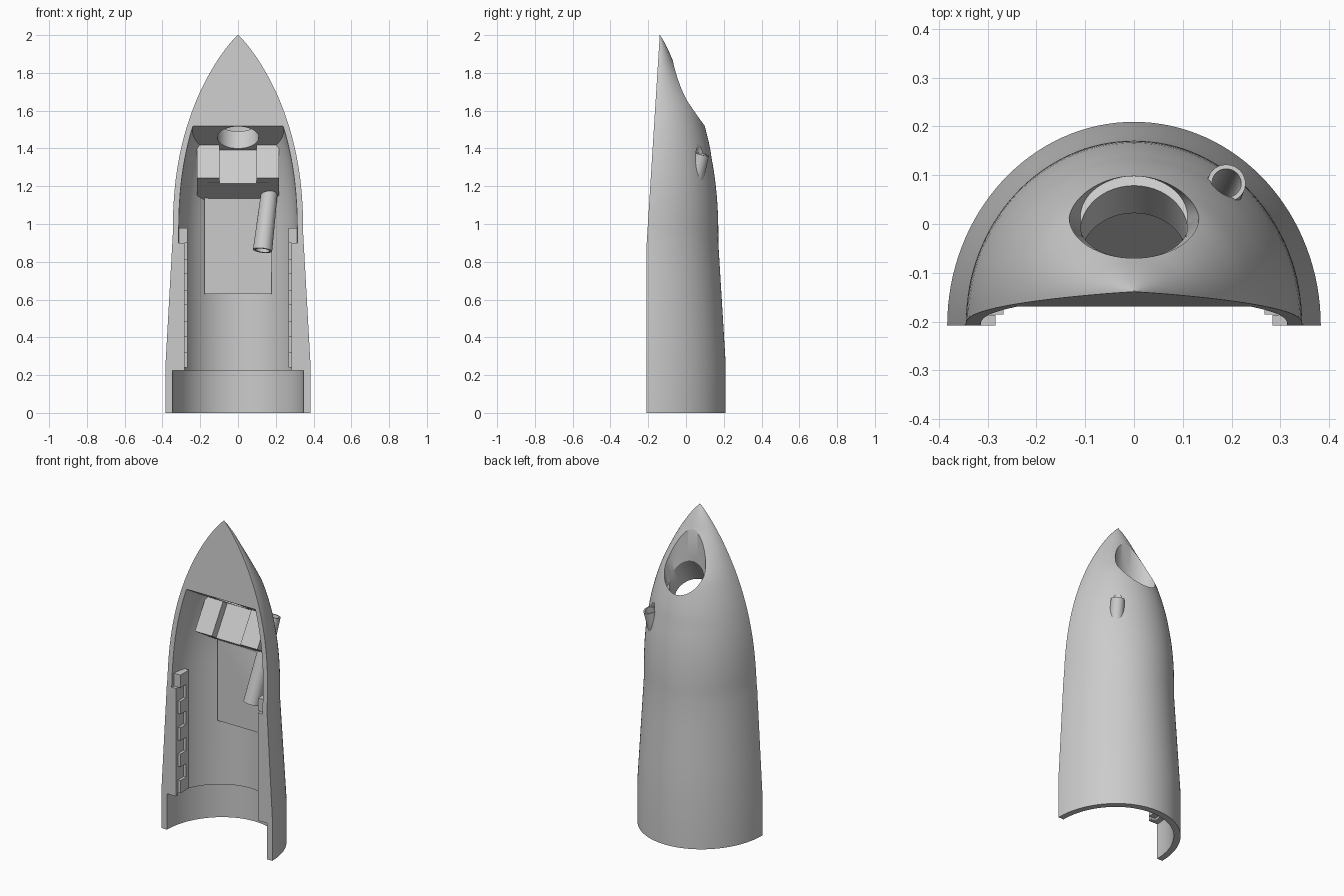
import bpy, bmesh, math
from mathutils import Vector, Matrix

cube = bpy.data.objects.get("Cube")
if cube:
    bpy.data.objects.remove(cube, do_unlink=True)

grey = bpy.data.materials.new("plain grey")
grey.use_nodes = True
grey.diffuse_color = (0.6, 0.6, 0.6, 1)
grey.node_tree.nodes["Principled BSDF"].inputs["Base Color"].default_value = (0.6, 0.6, 0.6, 1)

TILT = math.radians(32)          # lean of the bore, ceiling and bracket
AXIS = Vector((0, math.sin(TILT), math.cos(TILT)))


def finish(bm, name):
    bmesh.ops.recalc_face_normals(bm, faces=bm.faces)
    mesh = bpy.data.meshes.new(name)
    bm.to_mesh(mesh)
    bm.free()
    mesh.materials.append(grey)
    ob = bpy.data.objects.new(name, mesh)
    bpy.context.collection.objects.link(ob)
    return ob


def loft(bm, rings):
    rows = [[bm.verts.new(p) for p in ring] for ring in rings]
    n = len(rows[0])
    for a, b in zip(rows, rows[1:]):
        for i in range(n):
            j = (i + 1) % n
            bm.faces.new((a[i], a[j], b[j], b[i]))
    bm.faces.new(rows[0])
    bm.faces.new(rows[-1])


def box(bm, lo, hi):
    lo, hi = Vector(lo), Vector(hi)
    m = Matrix.Translation((lo + hi) / 2) @ Matrix.Diagonal((hi - lo).to_4d())
    m[3][3] = 1
    bmesh.ops.create_cube(bm, size=1, matrix=m)


def prism(name, profile, x0, x1):
    bm = bmesh.new()
    loft(bm, [[(x, y, z) for y, z in profile] for x in (x0, x1)])
    return finish(bm, name)


def boolean(target, cutter):
    mod = target.modifiers.new("cut", "BOOLEAN")
    mod.operation, mod.solver, mod.object = "DIFFERENCE", "EXACT", cutter
    bpy.context.view_layer.update()
    graph = bpy.context.evaluated_depsgraph_get()
    mesh = bpy.data.meshes.new_from_object(target.evaluated_get(graph))
    target.modifiers.clear()
    target.data = mesh
    bpy.data.objects.remove(cutter, do_unlink=True)


def smooth(ob, angle=30):
    bpy.ops.object.select_all(action="DESELECT")
    ob.select_set(True)
    bpy.context.view_layer.objects.active = ob
    bpy.ops.object.shade_smooth_by_angle(angle=math.radians(angle))


# Outline of the half shell by height
def front(z):
    return -0.208 + 0.069 * max(0, z - 0.9) / 1.1


def width(z):
    if z < 0.27:
        return 0.383
    if z < 0.95:
        return 0.383 - 0.038 * (z - 0.27) / 0.68
    return max(0.003, 0.345 * max(0, 1 - ((z - 0.95) / 1.05) ** 2.3) ** 0.88)


def ramp(z, a, b):
    return min(1, max(0, (z - a) / (b - a)))


def depth(z):
    ratio = 1.09 - 0.08 * ramp(z, 0.95, 1.35) - 0.03 * ramp(z, 1.4, 1.62)
    return width(z) * (ratio - 0.27 * ramp(z, 1.62, 1.86))


def half_oval(z, rx, ry, y0, extend=0, n=64):
    pts = [(rx * math.cos(math.pi * i / n), y0 + ry * math.sin(math.pi * i / n), z)
           for i in range(n + 1)]
    if extend:
        pts += [(-rx, y0 - extend, z), (rx, y0 - extend, z)]
    return pts


# Outer body
bm = bmesh.new()
levels = [0, 0.27, 0.5, 0.75, 0.9] + [0.95 + 1.05 * math.sin(math.pi * i / 80)
                                      for i in range(41)]
loft(bm, [half_oval(z, width(z), depth(z), front(z)) for z in levels])
shell = finish(bm, "half_shell")

# Cavity with a sloping ceiling
bm = bmesh.new()
rings = [half_oval(0.2, 0.313, 0.331, -0.208, 0.2)]
for i in range(16):
    z = 0.98 + 0.045 * i
    rings.append(half_oval(z, width(z) - 0.031, depth(z) - 0.042, front(z), 0.2))
loft(bm, rings)
bmesh.ops.bisect_plane(bm, geom=bm.verts[:] + bm.edges[:] + bm.faces[:],
                       plane_co=(0, -0.167, 1.518), plane_no=AXIS, clear_outer=True)
bmesh.ops.contextual_create(bm, geom=[e for e in bm.edges if e.is_boundary])
cavity = finish(bm, "cavity_cutter")

# Flat back panel, front lips and grooved bracket stay solid inside the cavity
bm = bmesh.new()
box(bm, (-0.178, 0.05, 0.63), (0.178, 0.4, 1.25))
boolean(cavity, finish(bm, "back_panel"))
for s in (-1, 1):
    bm = bmesh.new()
    x0, x1 = sorted((s * 0.284, s * 0.36))
    box(bm, (x0, -0.6, 0.1), (x1, -0.187, 0.9))
    boolean(cavity, finish(bm, "front_lip"))


def bracket(name, y, z, drop, x0, x1):
    top, low = Vector((0, y, z)), Vector((0, y, z)) - AXIS * drop
    back = Vector((0, math.cos(TILT), -math.sin(TILT)))
    up = AXIS * 0.06
    pts = [top + up, low, low + back * 0.22, top + up + back * 0.22]
    boolean(cavity, prism(name, [(p.y, p.z) for p in pts], x0, x1))


bracket("bracket_core", 0.032, 1.388, 0.204, -0.16, 0.16)
for s in (-1, 1):
    bracket("bracket_side", -0.01, 1.416, 0.204, *sorted((s * 0.098, s * 0.216)))
boolean(shell, cavity)

# Thin skirt around the bottom
bm = bmesh.new()
loft(bm, [half_oval(z, 0.346, 0.377, -0.208, 0.2) for z in (-0.1, 0.225)])
boolean(shell, finish(bm, "skirt_cutter"))


def cylinder(name, a, b, r, n=48):
    a, b = Vector(a), Vector(b)
    bm = bmesh.new()
    rot = (b - a).to_track_quat("Z", "Y").to_matrix().to_4x4()
    bmesh.ops.create_cone(bm, cap_ends=True, segments=n, radius1=r, radius2=r,
                          depth=(b - a).length, matrix=Matrix.Translation((a + b) / 2) @ rot)
    return finish(bm, name)


# Leaning bore through the nose
centre = Vector((0, -0.071, 1.458))
boolean(shell, cylinder("bore_cutter", centre - AXIS * 0.06, centre + AXIS * 0.45, 0.11))

# Oval scoop above the bore, narrowing down to it
bm = bmesh.new()
rings = []
for base, rx in ((1.48, 0.11), (1.59, 0.133), (2.2, 0.133)):
    ring = []
    for i in range(64):
        a = math.tau * i / 64
        y = 0.014 + 0.084 * math.sin(a)
        ring.append((rx * math.cos(a), y, base - 0.62 * (y - 0.095)))
    rings.append(ring)
loft(bm, rings)
boolean(shell, finish(bm, "scoop_cutter"))

# Slanted tube passing out through the back
foot, head = Vector((0.13, -0.045, 0.86)), Vector((0.19, 0.084, 1.37))
along = (head - foot).normalized()
boolean(shell, cylinder("tube_cutter", foot + along * 0.02, head + along * 0.15, 0.034))
bm = bmesh.new()
side = along.cross(Vector((0, 1, 0))).normalized()
other = along.cross(side)
rows = []
for end, r in ((foot, 0.051), (head, 0.039), (head, 0.03), (foot, 0.038)):
    rows.append([bm.verts.new(end + r * (side * math.cos(a) + other * math.sin(a)))
                 for a in (math.tau * i / 40 for i in range(40))])
for k in range(4):
    a, b = rows[k], rows[(k + 1) % 4]
    for i in range(40):
        j = (i + 1) % 40
        bm.faces.new((a[i], a[j], b[j], b[i]))
tube = finish(bm, "slanted_tube")

# Notched rails behind both front lips
for s, name in ((-1, "right_rail"), (1, "left_rail")):
    bm = bmesh.new()

    def part(x0, x1, y0, y1, z0, z1):
        xs = sorted((s * x0, s * x1))
        box(bm, (xs[0], y0, z0), (xs[1], y1, z1))

    part(0.285, 0.312, -0.186, -0.1, 0.24, 0.98)
    part(0.268, 0.285, -0.13, -0.1, 0.24, 0.98)
    for i in range(5):
        z = 0.24 + 0.165 * i
        part(0.268, 0.285, -0.186, -0.13, z, z + 0.08)
    finish(bm, name)

smooth(shell)
smooth(tube)
